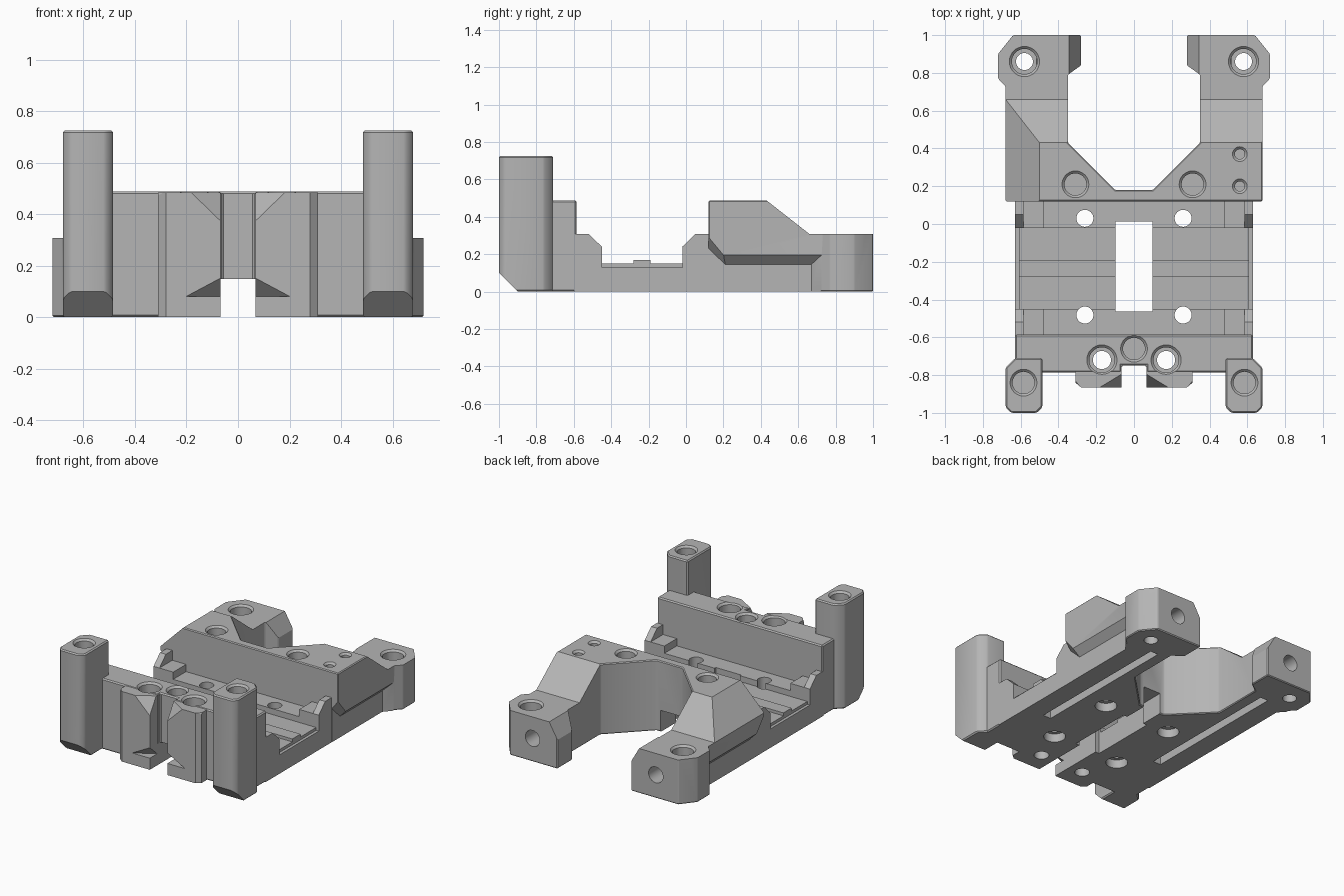
import bpy, bmesh, math

old = bpy.data.objects.get("Cube")
if old:
    bpy.data.objects.remove(old)

grey = bpy.data.materials.new("matte grey")
grey.use_nodes = True
grey.diffuse_color = (0.46, 0.46, 0.46, 1)
grey.node_tree.nodes["Principled BSDF"].inputs["Base Color"].default_value = grey.diffuse_color

parts = []
cutters = bpy.data.collections.new("cutters")
bpy.context.scene.collection.children.link(cutters)


def add(name, bm, cut):
    bmesh.ops.recalc_face_normals(bm, faces=bm.faces[:])
    mesh = bpy.data.meshes.new(name)
    bm.to_mesh(mesh)
    bm.free()
    ob = bpy.data.objects.new(name, mesh)
    if cut:
        ob.hide_render = True
        cutters.objects.link(ob)
    else:
        mesh.materials.append(grey)
        bpy.context.scene.collection.objects.link(ob)
        parts.append(ob)
    return ob


def loft(name, ring_a, ring_b, cut=False):
    """Solid between two matching rings of points."""
    bm = bmesh.new()
    a = [bm.verts.new(p) for p in ring_a]
    b = [bm.verts.new(p) for p in ring_b]
    bm.faces.new(a)
    bm.faces.new(b)
    for i in range(len(a)):
        j = (i + 1) % len(a)
        bm.faces.new((a[i], a[j], b[j], b[i]))
    return add(name, bm, cut)


def prism(name, axis, pts, lo, hi, cut=False, bevel=0):
    """Profile extruded along one axis."""
    place = {"x": lambda p, t: (t, p[0], p[1]),
             "y": lambda p, t: (p[0], t, p[1]),
             "z": lambda p, t: (p[0], p[1], t)}[axis]
    ob = loft(name, [place(p, lo) for p in pts], [place(p, hi) for p in pts], cut)
    if bevel:
        mod = ob.modifiers.new("edge", "BEVEL")
        mod.width, mod.segments = bevel, 1
    return ob


def box(name, x0, x1, y0, y1, z0, z1, cut=False):
    return prism(name, "z", [(x0, y0), (x1, y0), (x1, y1), (x0, y1)], z0, z1, cut)


def hole(x, y, z0, z1, r, r_top=None):
    """Round cutter along z."""
    n = 32
    ring = [(math.cos(i * math.tau / n), math.sin(i * math.tau / n)) for i in range(n)]
    rt = r_top or r
    loft("hole_cutter", [(x + r * c, y + r * s, z0) for c, s in ring],
         [(x + rt * c, y + rt * s, z1) for c, s in ring], True)


def socket(x, y, top, r, depth):
    """Blind hole with a small chamfer at its mouth."""
    hole(x, y, top - depth, top + 0.05, r)
    hole(x, y, top - 0.015, top + 0.005, r - 0.002, r + 0.018)


def corner_cut(points):
    """Tetrahedral cutter."""
    bm = bmesh.new()
    v = [bm.verts.new(p) for p in points]
    bmesh.ops.convex_hull(bm, input=v)
    add("corner_cutter", bm, True)


def mirrored(half):
    return half + [(-x, y) for x, y in reversed(half)]


TOP = 0.487
ARM = 0.308

# Floor with centre rib and raised seats at both ends
prism("floor", "x", [(-.6, 0), (-.6, .19), (-.45, .19), (-.45, .15), (-.28, .15), (-.28, .17),
                     (-.19, .17), (-.19, .15), (-.02, .15), (-.02, .19), (.15, .19), (.15, 0)],
      -.61, .61)

# Front wall with a shallow centre recess
prism("front_wall", "z", mirrored([(.065, -.75), (.065, -.785), (.63, -.785), (.63, -.585)]),
      0, TOP, bevel=.008)

# Rear block and its two arms, as one plan outline
half = [(.68, .12), (.68, .73), (.72, .77), (.72, .9), (.64, 1), (.28, 1),
        (.28, .84), (.35, .79), (.35, .43), (.1, .18)]
prism("rear_block", "z", mirrored(half), 0, TOP, bevel=.006)

for s in (1, -1):
    side = "left" if s > 0 else "right"

    def sx(pts):
        return [(s * p[0],) + tuple(p[1:]) for p in pts]

    box(side + "_rail", s * .45, s * .63, -.6, .7, 0, .13)

    # End stops at the floor's corners
    for end, f in (("front", lambda y: y), ("rear", lambda y: -.47 - y)):
        prism(f"{side}_{end}_ear", "x", [(f(-.6), 0), (f(-.6), .308), (f(-.52), .308),
                                         (f(-.45), .24), (f(-.45), 0)], s * .585, s * .63)
        ys = sorted((f(-.6), f(-.45)))
        box(f"{side}_{end}_stop", s * .48, s * .59, ys[0], ys[1], .1, .24)

    # Tall front tower
    prism(side + "_tower", "z", sx([(.485, -.97), (.515, -1), (.65, -1), (.68, -.97),
                                    (.68, -.76), (.63, -.71), (.485, -.71)]), 0, .725, bevel=.008)
    socket(s * .585, -.84, .725, .058, .2)

    # Screw boss on the front wall
    prism(side + "_boss", "z", sx([(.067, -.65), (.067, -.865), (.28, -.865), (.31, -.84),
                                   (.31, -.65)]), 0, TOP - .004)
    corner_cut(sx([(.05, -.875, .34), (.05, -.875, .5), (.215, -.875, .5), (.05, -.775, .5)]))
    corner_cut(sx([(.06, -.87, .16), (.06, -.87, .08), (.21, -.87, .08), (.06, -.78, .08)]))
    corner_cut(sx([(.265, -.875, .5), (.32, -.875, .42), (.32, -.80, .5), (.32, -.875, .5)]))
    socket(s * .17, -.72, TOP, .067, .12)
    hole(s * .17, -.72, -.1, .6, .048)

    # Rear arm screw holes, end bores and block sockets
    socket(s * .58, .86, ARM, .067, .12)
    hole(s * .58, .86, -.1, .4, .045)
    ring = [(s * .47 + .055 * math.cos(i * math.tau / 32), .16 + .055 * math.sin(i * math.tau / 32))
            for i in range(32)]
    prism("bore_cutter", "y", ring, .76, 1.1, True)
    socket(s * .31, .21, TOP, .058, .15)

    # Floor screw holes with recesses underneath
    for y in (.03, -.482):
        hole(s * .26, y, -.1, .3, .045)
        hole(s * .26, y, -.1, .06, .07)

    # Groove below, undercut beside the block, slope inside the arm
    box("groove_cutter", s * .43, s * .49, -.32, .75, -.1, .06, True)
    outer = [(.1, -.1), (.1, .32), (.2, .2), (.73, .2), (.73, -.1)]
    inner = [(.1, -.1), (.1, .25), (.21, .145), (.67, .145), (.67, -.1)]
    loft("undercut_cutter", [(s * .685, *p) for p in outer],
         [(s * .631, *p) for p in inner], True)
    prism("lug_cutter", "y", sx([(.344, .31), (.28, .2), (.25, .15), (.25, .4), (.344, .4)]),
          .7, 1.1, True)

# Remaining sockets
socket(0, -.66, TOP, .058, .15)
for y in (.37, .2):
    socket(.56, y, TOP, .026, .1)

# Centre slot, lengthwise tunnel, sloping rear top, right shoulder, tower feet
box("slot_cutter", -.097, .097, -.463, .012, -.1, .4, True)
box("tunnel_cutter", -.067, .067, -1.2, 1.2, -.1, .148, True)
prism("rear_slope_cutter", "x", [(.43, TOP + .001), (.66, ARM), (1.2, ARM), (1.2, .6), (.43, .6)],
      -1, 1, True)
prism("shoulder_cutter", "y", [(-.5, TOP + .001), (-.68, ARM), (-.8, ARM - .12), (-.8, .6), (-.5, .6)],
      .05, .7, True)
prism("foot_cutter", "x", [(-1.2, .3), (-.8, -.1), (-1.2, -.1)], -1, 1, True)

# Cut every part, then drop the cutters
for ob in parts:
    mod = ob.modifiers.new("cuts", "BOOLEAN")
    mod.operation, mod.solver = "DIFFERENCE", "EXACT"
    mod.operand_type, mod.collection = "COLLECTION", cutters
graph = bpy.context.evaluated_depsgraph_get()
done = [bpy.data.meshes.new_from_object(ob.evaluated_get(graph)) for ob in parts]
for ob, mesh in zip(parts, done):
    ob.modifiers.clear()
    ob.data = mesh
    mesh.materials.clear()
    mesh.materials.append(grey)
    for face in mesh.polygons:
        face.material_index = 0
for ob in list(cutters.objects):
    bpy.data.objects.remove(ob)
bpy.data.collections.remove(cutters)

bpy.ops.object.select_all(action="DESELECT")
for ob in parts:
    ob.select_set(True)
bpy.context.view_layer.objects.active = parts[0]
bpy.ops.object.shade_smooth_by_angle(angle=math.radians(25))
